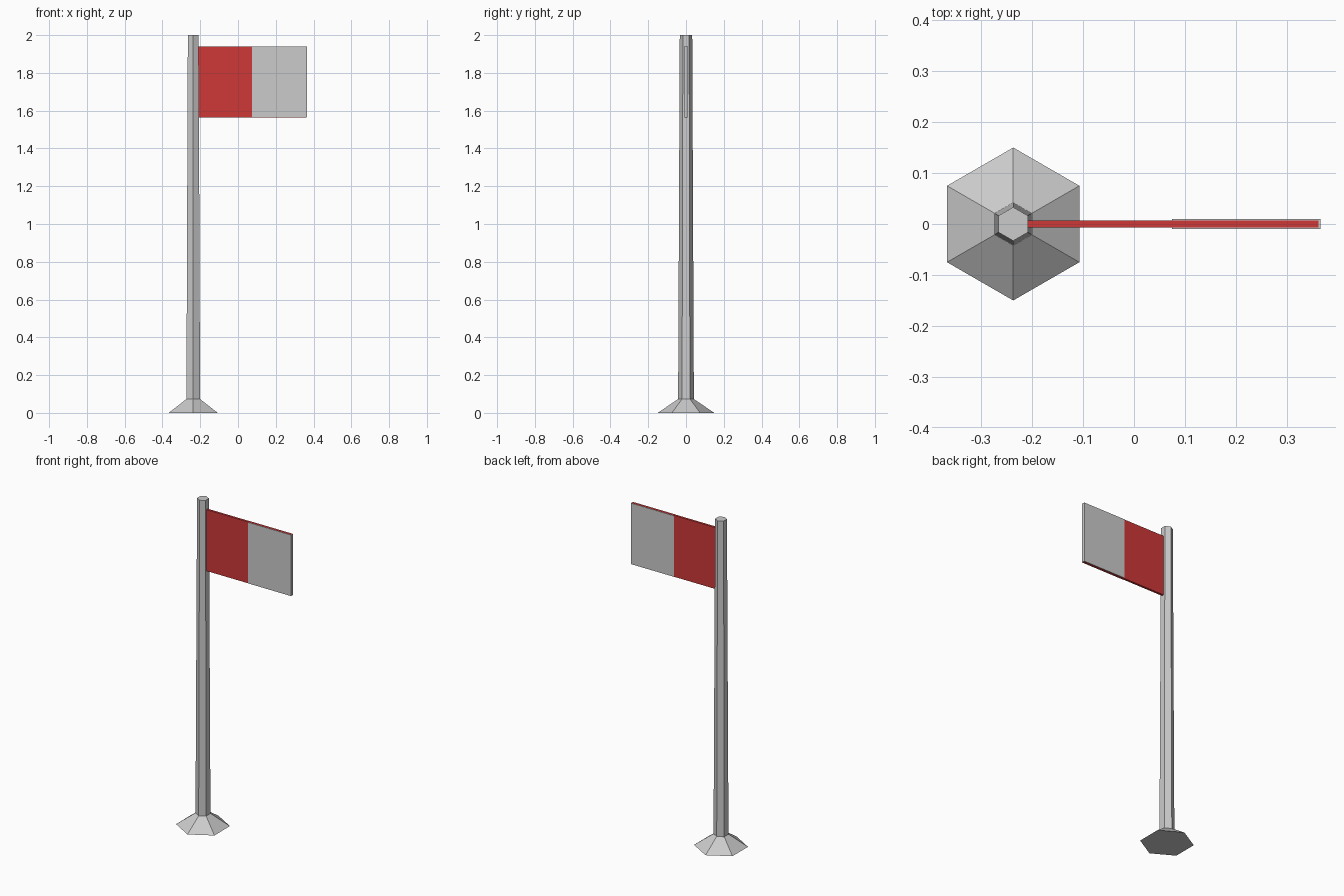
import bpy
from math import radians

if "Cube" in bpy.data.objects:
    bpy.data.objects.remove(bpy.data.objects["Cube"])

POLE_X = -0.237


def hex_frustum(name, r_bottom, r_top, height):
    # six-sided tapered column standing on the ground, corners facing +y and -y
    bpy.ops.mesh.primitive_cone_add(vertices=6, radius1=r_bottom, radius2=r_top,
                                    depth=height, location=(POLE_X, 0, height / 2))
    ob = bpy.context.object
    ob.name = name
    corner = ob.data.vertices[0].co
    if abs(corner.x) > 1e-4:
        ob.rotation_euler.z = radians(30)
    return ob


def box(name, x, y, z):
    # box from (min, max) ranges
    centre = [(a + b) / 2 for a, b in (x, y, z)]
    bpy.ops.mesh.primitive_cube_add(size=1, location=centre)
    ob = bpy.context.object
    ob.name = name
    ob.scale = [b - a for a, b in (x, y, z)]
    return ob


# flared foot and tapered pole
hex_frustum("base", 0.15, 0.042, 0.073)
hex_frustum("pole", 0.042, 0.033, 2.0)

# red banner, with a slightly thicker pale panel over its outer half
red = bpy.data.materials.new("red")
red.diffuse_color = (0.62, 0.04, 0.04, 1)
red.use_nodes = True
red.node_tree.nodes["Principled BSDF"].inputs["Base Color"].default_value = red.diffuse_color
banner = box("banner", (-0.215, 0.362), (-0.007, 0.007), (1.565, 1.94))
banner.data.materials.append(red)
box("banner_outer_panel", (0.075, 0.366), (-0.010, 0.010), (1.566, 1.939))
